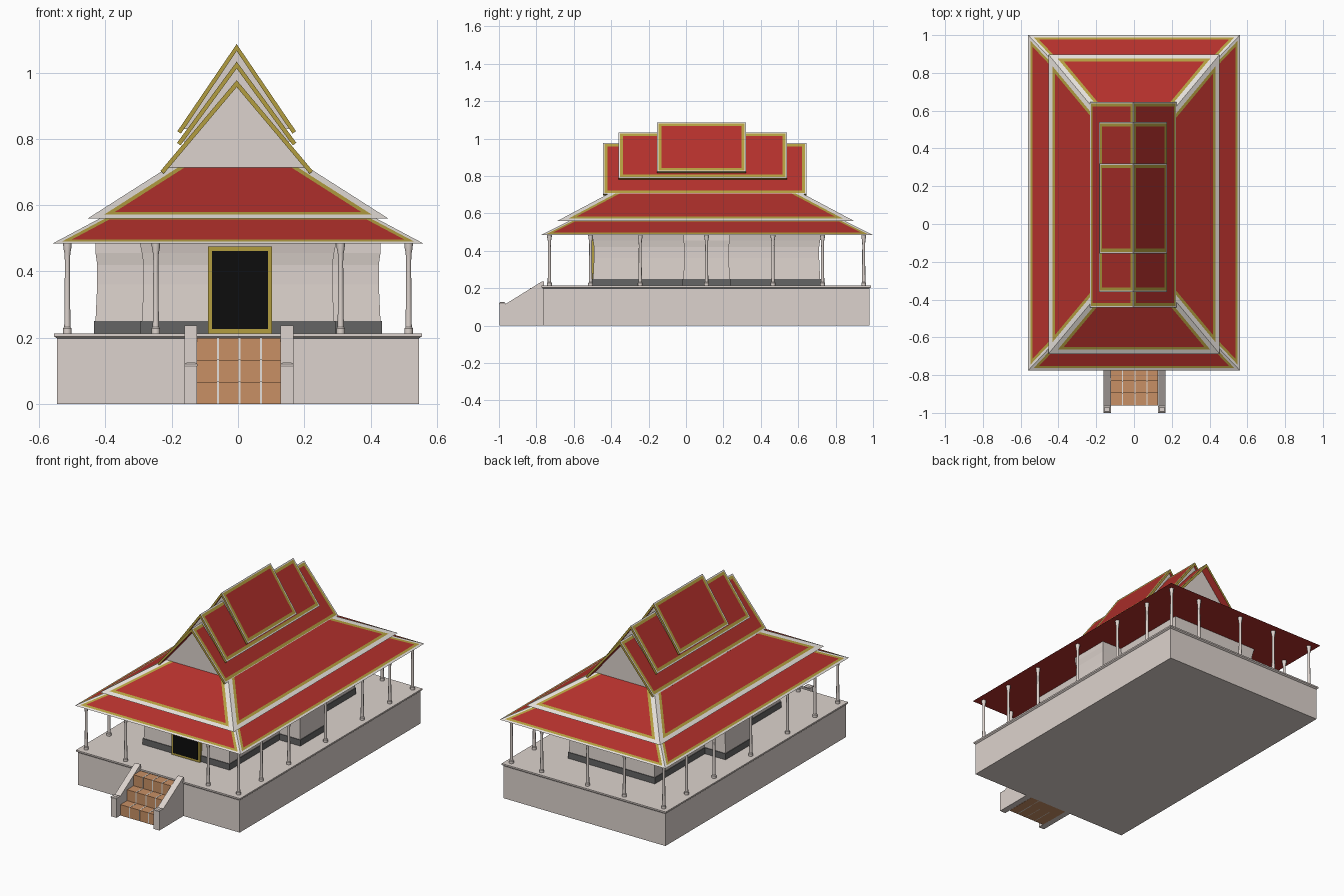
import bpy, bmesh, math
from mathutils import Vector

if "Cube" in bpy.data.objects:
    bpy.data.objects.remove(bpy.data.objects["Cube"])

CY = 0.11  # centre of the building in y


def material(name, rgb):
    m = bpy.data.materials.new(name)
    m.diffuse_color = (*rgb, 1)
    m.use_nodes = True
    m.node_tree.nodes["Principled BSDF"].inputs["Base Color"].default_value = m.diffuse_color
    return m


CREAM = material("cream_plaster", (0.72, 0.65, 0.61))
TRIM = material("white_trim", (0.78, 0.74, 0.70))
GOLD = material("gold_trim", (0.45, 0.34, 0.05))
RED = material("red_tiles", (0.45, 0.03, 0.025))
GREY = material("dark_grey", (0.13, 0.13, 0.13))
BLACK = material("black", (0.004, 0.004, 0.004))
BRICK = material("terracotta", (0.58, 0.28, 0.13))


def finish(name, bm, mats):
    me = bpy.data.meshes.new(name)
    bm.to_mesh(me)
    bm.free()
    for m in mats:
        me.materials.append(m)
    ob = bpy.data.objects.new(name, me)
    bpy.context.collection.objects.link(ob)
    return ob


def loft_bm(rings):
    """Skin a stack of equal-length rings and cap both ends."""
    bm = bmesh.new()
    vs = [[bm.verts.new(p) for p in r] for r in rings]
    n = len(vs[0])
    sides = [bm.faces.new((a[i], a[(i + 1) % n], b[(i + 1) % n], b[i]))
             for a, b in zip(vs, vs[1:]) for i in range(n)]
    bm.faces.new(vs[0][::-1])
    bm.faces.new(vs[-1])
    bmesh.ops.recalc_face_normals(bm, faces=bm.faces)
    return bm, sides


def rect(hx, y0, y1, z, x=0):
    return [(x - hx, y0, z), (x + hx, y0, z), (x + hx, y1, z), (x - hx, y1, z)]


def loft(name, rings, mat):
    return finish(name, loft_bm(rings)[0], [mat])


def box(name, x0, x1, y0, y1, z0, z1, mat):
    h, c = (x1 - x0) / 2, (x0 + x1) / 2
    return loft(name, [rect(h, y0, y1, z0, c), rect(h, y0, y1, z1, c)], mat)


def prism_x(name, x0, x1, yz, mat):
    return loft(name, [[(x, y, z) for y, z in yz] for x in (x0, x1)], mat)


def prism_y(name, y0, y1, xz, mat):
    return loft(name, [[(x, y, z) for x, z in xz] for y in (y0, y1)], mat)


def bordered(bm, faces, white, gold):
    """White rim, gold band, red field (material slots 0, 1, 2)."""
    for slot, t in ((1, white), (2, gold)):
        bmesh.ops.inset_individual(bm, faces=faces, thickness=t, use_even_offset=True)
        for f in faces:
            f.material_index = slot


def hip_roof(name, hx, y0, y1, z0, run, rise, white, gold):
    ry = run * 1.2 if white > 0.02 else run * 1.06
    bm, sides = loft_bm([rect(hx, y0, y1, z0), rect(hx - run, y0 + ry, y1 - ry, z0 + rise)])
    for f in bm.faces:
        if f.normal.z < -0.9:
            f.material_index = 2
    bordered(bm, sides, white, gold)
    return finish(name, bm, [TRIM, GOLD, RED])


def gable_slope(name, side, w, ze, za, y0, y1, x0=-0.004, t=0.013):
    n = Vector((za - ze, w)).normalized() * t
    prof = [(0, za), (w, ze), (w - n.x, ze - n.y), (0, za - t * 1.6)]
    bm, faces = loft_bm([[(x0 + side * x, y, z) for x, z in prof] for y in (y0, y1)])
    top = [f for f in faces if f.normal.z > 0.3]
    for f in bm.faces:
        f.material_index = 2 if f.normal.z < -0.3 and f.calc_area() > 0.03 else 1
    for f in top:
        f.material_index = 0
    bordered(bm, top, 0.008, 0.016)
    return finish(name, bm, [TRIM, GOLD, RED])


# Platform with lip
loft("platform", [rect(0.547, -0.765, 0.98, 0), rect(0.547, -0.765, 0.98, 0.197)], CREAM)
loft("platform_lip", [rect(0.543, -0.761, 0.976, 0.196), rect(0.55, -0.768, 0.983, 0.2),
                      rect(0.555, -0.773, 0.988, 0.204), rect(0.555, -0.773, 0.988, 0.213)], CREAM)

# Cross-shaped hall: long nave and a wider transept, each with a dark skirting
for name, hx, hy in (("nave", 0.288, 0.605), ("transept", 0.428, 0.122)):
    prof = [(0.213, 0.003), (0.25, 0.002), (0.36, -0.003), (0.42, -0.003), (0.455, 0.002), (0.484, 0.008)]
    if name == "transept":
        prof = [(z, min(d, 0.002)) for z, d in prof]
    loft(name + "_wall", [rect(hx + d, CY - hy - d, CY + hy + d, z) for z, d in prof], CREAM)
    box(name + "_skirting", -hx - 0.006, hx + 0.006, CY - hy - 0.006, CY + hy + 0.006, 0.213, 0.25, GREY)

# Door
box("door_frame", -0.09, 0.102, -0.515, -0.48, 0.213, 0.475, GOLD)
box("door_opening", -0.078, 0.09, -0.518, -0.48, 0.226, 0.462, BLACK)

# Veranda columns, one shared mesh
col_prof = [(0.212, 0.013), (0.228, 0.013), (0.232, 0.0095), (0.30, 0.0085), (0.43, 0.0075),
            (0.455, 0.009), (0.47, 0.012), (0.486, 0.013)]
ring = [(math.cos(a * math.pi / 6), math.sin(a * math.pi / 6)) for a in range(12)]
column = loft("column", [[(r * c, r * s, z) for c, s in ring] for z, r in col_prof], CREAM)
spots = [(s * 0.515, CY + d) for s in (-1, 1) for d in (-0.84, -0.62, -0.355, 0, 0.355, 0.62, 0.84)]
spots += [(x, CY + e * 0.84) for x in (-0.248, 0.31) for e in (-1, 1)] + [(0.0, CY + 0.84)]
for i, (x, y) in enumerate(spots):
    ob = column if i == 0 else column.copy()
    if i:
        bpy.context.collection.objects.link(ob)
    ob.location = (x, y, 0)
for ob in bpy.context.collection.objects:
    if ob.name.startswith("column"):
        ob.select_set(True)
        bpy.context.view_layer.objects.active = ob
bpy.ops.object.shade_smooth_by_angle(angle=math.radians(35))
bpy.ops.object.select_all(action="DESELECT")

# Two hipped roof skirts
hip_roof("lower_hip_roof", 0.56, -0.775, 1.0, 0.484, 0.16, 0.085, 0.013, 0.014)
hip_roof("upper_hip_roof", 0.453, -0.687, 0.897, 0.56, 0.32, 0.204, 0.025, 0.016)

# Three stacked gable roofs: half width, eave z, apex z, y range, filler inset
tiers = [("lower", 0.23, 0.703, 0.977, -0.443, 0.645, 0.046),
         ("middle", 0.18, 0.788, 1.033, -0.36, 0.54, 0.012),
         ("top", 0.179, 0.823, 1.086, -0.155, 0.32, 0.012)]
for name, w, ze, za, y0, y1, ins in tiers:
    for side, label in ((-1, "left"), (1, "right")):
        gable_slope(f"{name}_gable_{label}", side, w, ze, za, y0, y1)
    k = (za - ze) / w
    hw = w - 0.018
    prism_y(name + "_gable_wall", y0 + ins, y1 - ins,
            [(-0.004 - hw, za - 0.02 - k * hw), (-0.004 + hw, za - 0.02 - k * hw), (-0.004, za - 0.018)], CREAM)

# Stairs with pale tile joints
for i in range(3):
    y0, z1 = -0.96 + 0.064 * i, 0.0665 * (i + 1)
    box(f"step_{i + 1}", -0.125, 0.128, y0, -0.76, 0, z1, BRICK)
    for j, x in enumerate((-0.061, 0.005, 0.069)):
        box(f"step_joint_{i + 1}_{j + 1}", x - 0.003, x + 0.003, y0 - 0.001, -0.76, 0, z1 + 0.001, TRIM)

# Stair cheek walls with capped end posts
for label, x in (("left", -0.142), ("right", 0.148)):
    prism_x(f"stair_wall_{label}", x - 0.019, x + 0.019,
            [(-0.998, 0), (-0.76, 0), (-0.76, 0.236), (-0.77, 0.236), (-0.965, 0.115), (-0.998, 0.115)], CREAM)
    loft(f"post_cap_{label}", [rect(h, -0.982 - h * 0.9, -0.982 + h * 0.9, z, x)
                               for z, h in ((0.112, 0.018), (0.116, 0.02), (0.12, 0.02), (0.125, 0.013))], CREAM)
